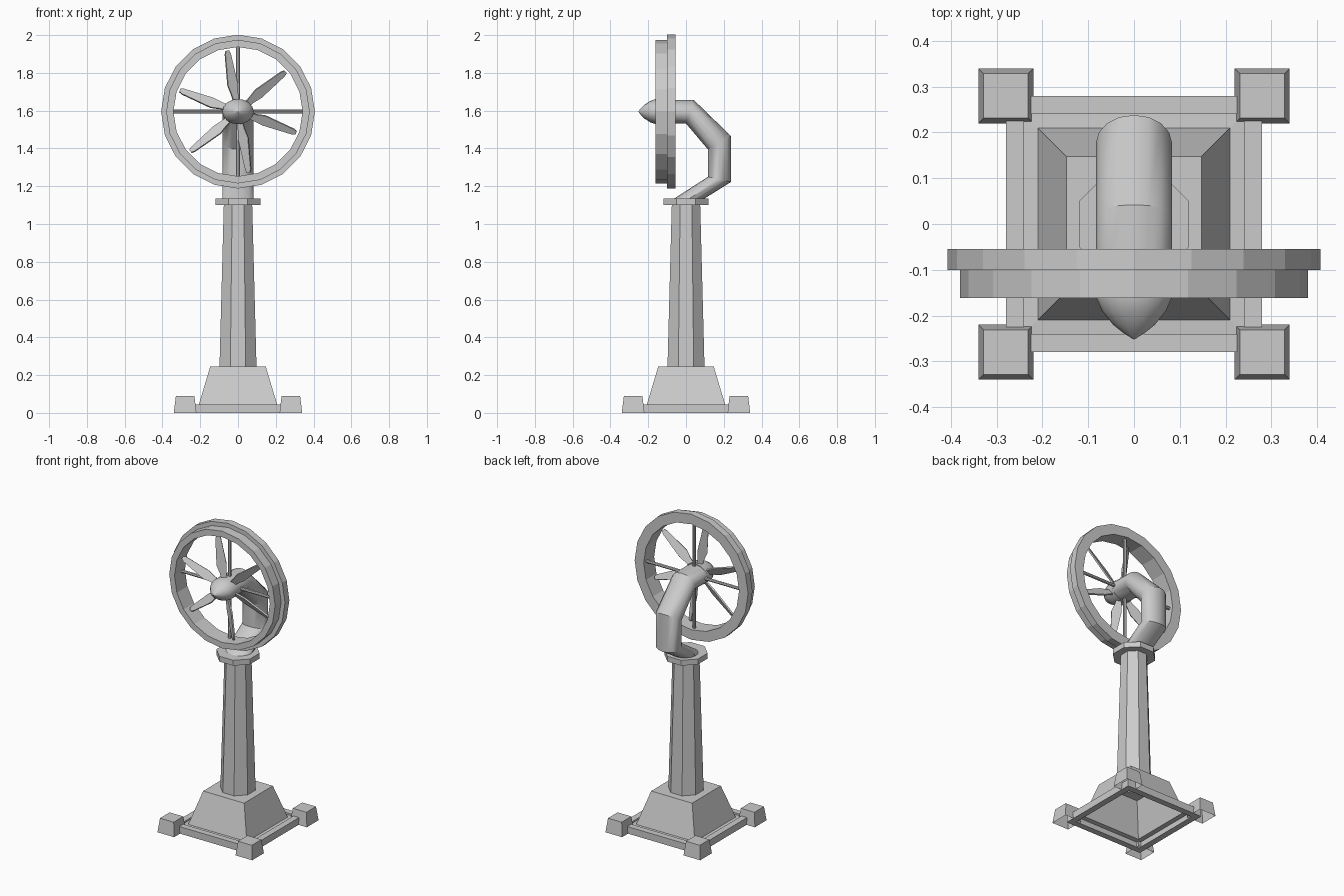
import bpy, bmesh
from math import sin, cos, pi, radians, tan
from mathutils import Vector, Matrix

if "Cube" in bpy.data.objects:
    bpy.data.objects.remove(bpy.data.objects["Cube"])

CZ = 1.595  # fan axis height


def make(name, rings, close=(False, False), loop=False, smooth=False):
    """Skin a list of vertex rings; optionally cap the ends or join last to first."""
    bm = bmesh.new()
    vs = [[bm.verts.new(p) for p in r] for r in rings]
    n = len(vs[0])
    pairs = list(zip(vs, vs[1:])) + ([(vs[-1], vs[0])] if loop else [])
    for a, b in pairs:
        for i in range(n):
            j = (i + 1) % n
            bm.faces.new((a[i], a[j], b[j], b[i]))
    if close[0]:
        bm.faces.new(vs[0][::-1])
    if close[1]:
        bm.faces.new(vs[-1])
    bmesh.ops.recalc_face_normals(bm, faces=bm.faces)
    me = bpy.data.meshes.new(name)
    bm.to_mesh(me)
    bm.free()
    ob = bpy.data.objects.new(name, me)
    bpy.context.collection.objects.link(ob)
    if smooth:
        bpy.ops.object.select_all(action='DESELECT')
        ob.select_set(True)
        bpy.context.view_layer.objects.active = ob
        bpy.ops.object.shade_smooth_by_angle(angle=radians(32))
    return ob


def flat_ring(n, apothem, z, c=(0, 0)):
    """Horizontal n-gon with flat sides facing the axes."""
    r = apothem / cos(pi / n)
    return [(c[0] + r * cos(2 * pi * (i + .5) / n), c[1] + r * sin(2 * pi * (i + .5) / n), z)
            for i in range(n)]


def fan_ring(n, rx, rz, y):
    """Ring around the fan axis."""
    return [(rx * cos(2 * pi * i / n), y, CZ + rz * sin(2 * pi * i / n)) for i in range(n)]


# Base: rail frame with recessed ledge and hollow pyramid
make("base_frame", [flat_ring(4, a, z) for a, z in
     ((.24, 0), (.28, 0), (.28, .045), (.24, .045), (.24, .034))], loop=True)
make("base_pedestal", [flat_ring(4, a, z) for a, z in
     ((.24, .034), (.21, .036), (.147, .245))], close=(False, True))

# Corner feet, open underneath
for sx in (-1, 1):
    for sy in (-1, 1):
        c = (.28 * sx, .28 * sy)
        make("corner_foot", [flat_ring(4, .06, 0, c), flat_ring(4, .049, .09, c)],
             close=(False, True))

# Octagonal column and collar
make("column", [flat_ring(8, .098, .245), flat_ring(8, .075, 1.11)], close=(True, True))
make("collar", [flat_ring(8, .12, 1.1), flat_ring(8, .12, 1.135)], close=(True, True))

# Bent arm: outer and inner mitre points (y, z) at each joint
joints = [((.09, 1.13), (-.07, 1.13)), ((.238, 1.222), (.116, 1.25)),
          ((.238, 1.466), (.116, 1.395)), ((.042, 1.656), (0, 1.532)),
          ((-.12, 1.658), (-.12, 1.532))]
rings = []
for o, i in joints:
    o, i = Vector((0, *o)), Vector((0, *i))
    mid, half = (o + i) / 2, (o - i) / 2
    rings.append([mid + half * sin(2 * pi * k / 16) + Vector((.083 * cos(2 * pi * k / 16), 0, 0))
                  for k in range(16)])
make("bent_arm", rings, close=(True, True), smooth=True)

# Nose cone
make("nose_cone", [fan_ring(16, .083 * s, .067 * s, y) for y, s in
     ((-.1, 1), (-.16, 1), (-.19, .84), (-.22, .55), (-.24, .25), (-.252, .01))],
     close=(True, True), smooth=True)

# Stepped hoop around the fan
make("fan_hoop", [fan_ring(20, r, r, y) for r, y in
     ((.342, -.162), (.38, -.162), (.38, -.1), (.407, -.1), (.407, -.055), (.342, -.055))],
     loop=True)

# Four spokes holding the hoop
for k in range(4):
    m = Matrix.Translation((0, -.085, CZ)) @ Matrix.Rotation(k * pi / 2, 4, 'Y')
    make("spoke", [[m @ Vector((r, .01 * cos(pi * i / 4), .01 * sin(pi * i / 4)))
                    for i in range(8)] for r in (.04, .35)], close=(True, True), smooth=True)

# Six pitched blades: (radius, lower edge, upper edge)
outline = [(.05, -.016, .016), (.095, -.018, .022), (.145, -.026, .034),
           (.31, -.016, .017), (.328, -.009, .009)]
for k in range(6):
    m = (Matrix.Translation((0, -.125, CZ)) @ Matrix.Rotation(-radians(40 + 60 * k), 4, 'Y')
         @ Matrix.Rotation(radians(30), 4, 'X'))
    make("fan_blade", [[m @ Vector(p) for p in
                        ((r, -.005, a), (r, -.005, b), (r, .005, b), (r, .005, a))]
                       for r, a, b in outline], close=(True, True))
